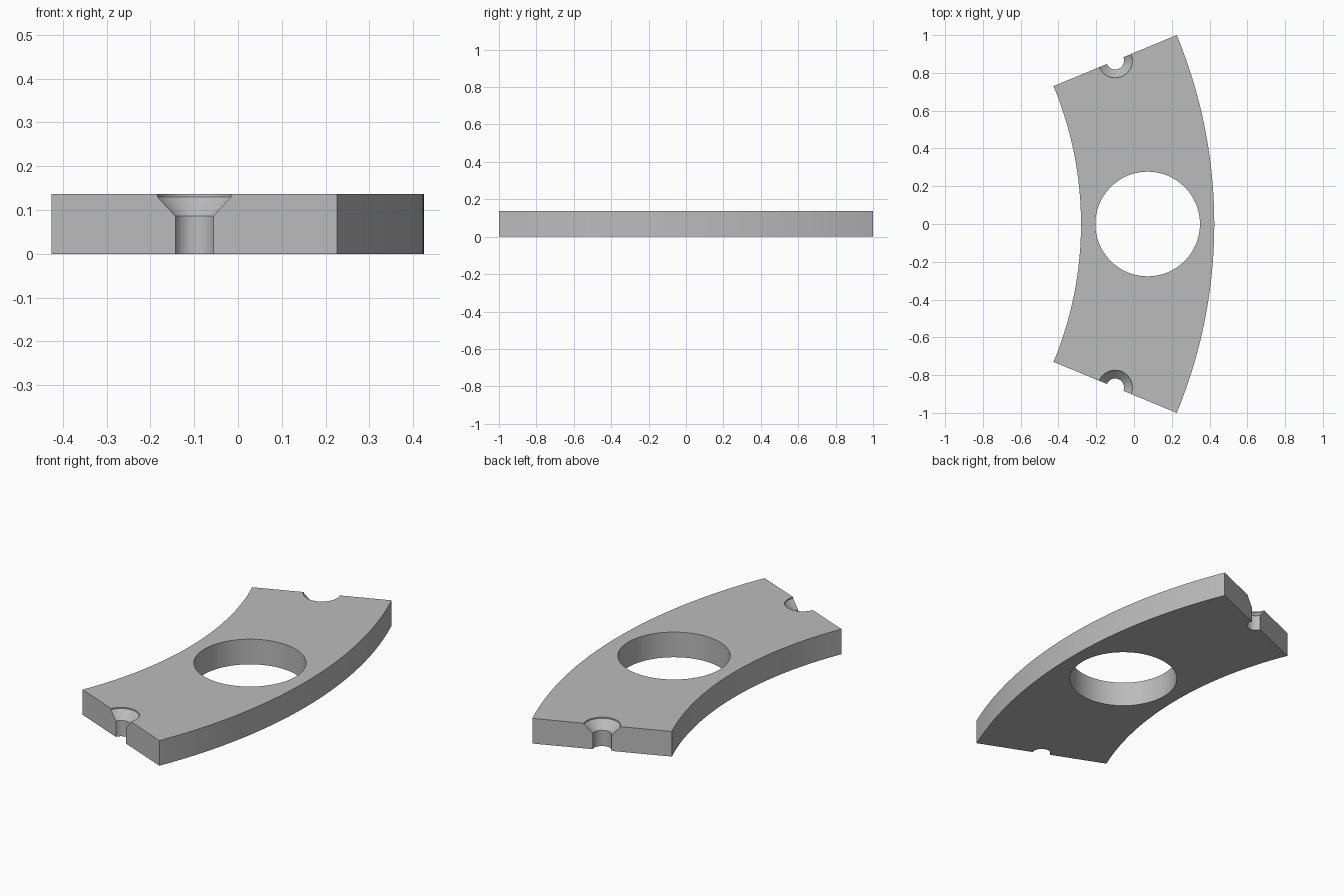
import bpy
import bmesh
from math import sin, cos, radians, pi

if "Cube" in bpy.data.objects:
    bpy.data.objects.remove(bpy.data.objects["Cube"], do_unlink=True)

HALF = radians(22.5)            # half sweep of the ring segment
R_OUT = 1 / sin(HALF)
R_IN = 0.73 * R_OUT
R_MID = (R_OUT + R_IN) / 2
CX = 0.425 - R_OUT              # centre of the ring
THICK = 0.137
STEPS = 48

grey = bpy.data.materials.new("plain grey")
grey.use_nodes = True
colour = (0.5, 0.5, 0.5, 1)
grey.diffuse_color = colour
grey.node_tree.nodes["Principled BSDF"].inputs["Base Color"].default_value = colour


def finish(name, bm):
    bmesh.ops.recalc_face_normals(bm, faces=bm.faces)
    mesh = bpy.data.meshes.new(name)
    bm.to_mesh(mesh)
    bm.free()
    mesh.materials.append(grey)
    obj = bpy.data.objects.new(name, mesh)
    bpy.context.collection.objects.link(obj)
    return obj


def lathe(name, profile, x, y, sides=64):
    """Closed solid of revolution from (radius, z) pairs."""
    bm = bmesh.new()
    rings = [[bm.verts.new((x + r * cos(2 * pi * i / sides),
                            y + r * sin(2 * pi * i / sides), z))
              for i in range(sides)] for r, z in profile]
    for a, b in zip(rings, rings[1:]):
        for i in range(sides):
            j = (i + 1) % sides
            bm.faces.new((a[i], a[j], b[j], b[i]))
    bm.faces.new(rings[0])
    bm.faces.new(rings[-1])
    return finish(name, bm)


# Ring segment plate
bm = bmesh.new()
angles = [HALF * (2 * i / STEPS - 1) for i in range(STEPS + 1)]
outline = [(R_OUT, a) for a in angles] + [(R_IN, a) for a in reversed(angles)]
base = bm.faces.new([bm.verts.new((CX + r * cos(a), r * sin(a), 0)) for r, a in outline])
top = bmesh.ops.extrude_face_region(bm, geom=[base])["geom"]
bmesh.ops.translate(bm, vec=(0, 0, THICK),
                    verts=[v for v in top if isinstance(v, bmesh.types.BMVert)])
plate = finish("segment_plate", bm)

# Central bore and a countersunk half hole at each end
cutters = [lathe("bore_cutter", [(0.277, -0.1), (0.277, 0.3)], CX + R_MID, 0, 96)]
sink = [(0.047, -0.1), (0.047, 0.086), (0.091, 0.13), (0.091, 0.3)]
for side, label in ((-1, "front"), (1, "back")):
    cutters.append(lathe(label + "_screw_cutter", sink,
                         CX + R_MID * cos(HALF), side * R_MID * sin(HALF)))

bpy.context.view_layer.objects.active = plate
for cutter in cutters:
    cutter.hide_render = True
    mod = plate.modifiers.new(cutter.name, "BOOLEAN")
    mod.operation = "DIFFERENCE"
    mod.solver = "EXACT"
    mod.object = cutter
    bpy.ops.object.modifier_apply(modifier=mod.name)
    bpy.data.objects.remove(cutter, do_unlink=True)

# Smooth curved walls, crisp edges
bpy.ops.object.select_all(action="DESELECT")
plate.select_set(True)
bpy.ops.object.shade_smooth_by_angle(angle=radians(30))
